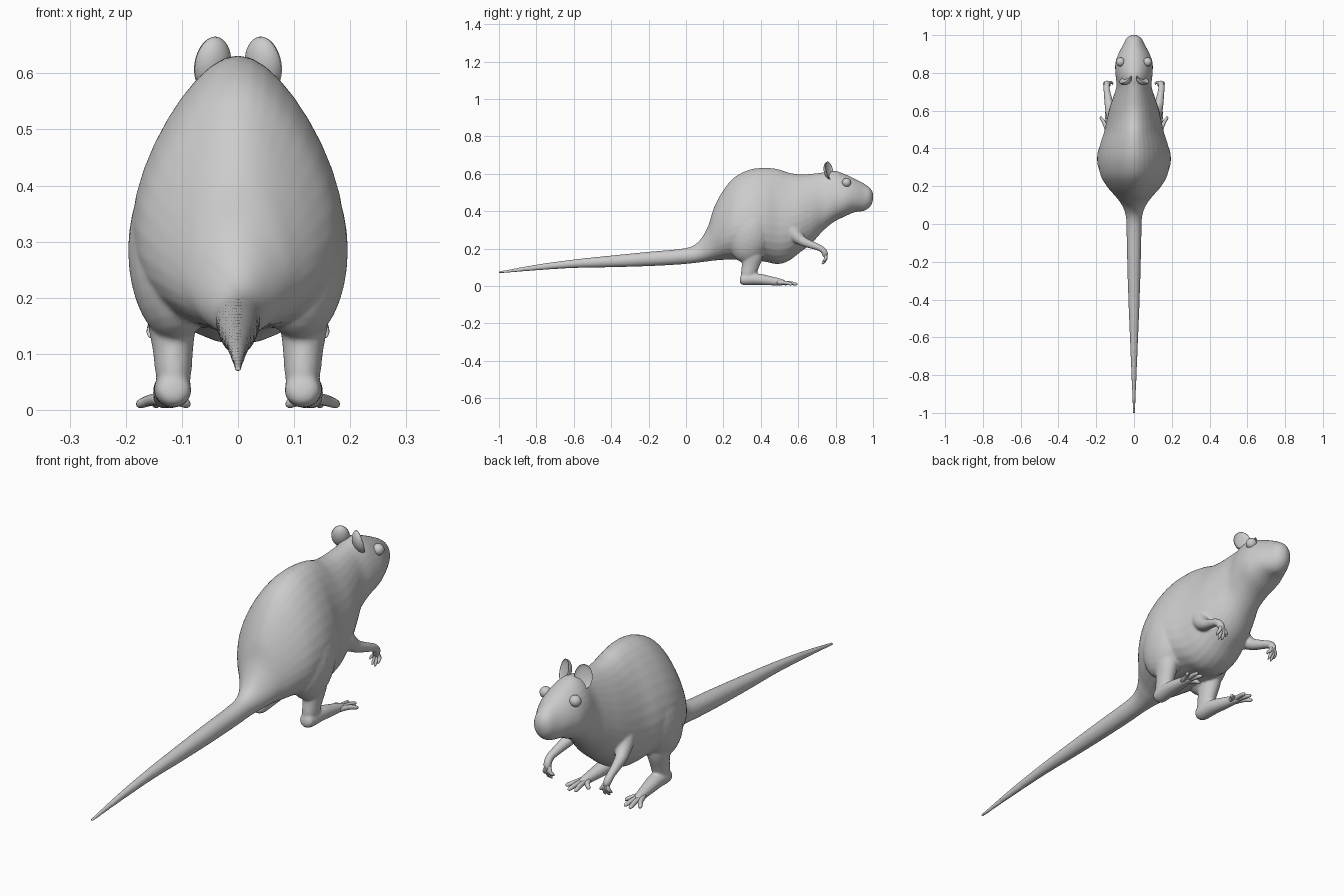
import bpy, bmesh, math
from mathutils import Vector, Matrix

if "Cube" in bpy.data.objects:
    bpy.data.objects.remove(bpy.data.objects["Cube"])

N = 32


def smooth_rows(rows, n):
    """Catmull-Rom interpolation of a list of number tuples."""
    out = []
    for i in range(len(rows) - 1):
        a, b, c, d = rows[max(i - 1, 0)], rows[i], rows[i + 1], rows[min(i + 2, len(rows) - 1)]
        for k in range(n):
            t = k / n
            out.append([0.5 * (2 * q + (r - p) * t + (2 * p - 5 * q + 4 * r - s) * t * t
                               + (3 * q - p - 3 * r + s) * t ** 3) for p, q, r, s in zip(a, b, c, d)])
    out.append(list(rows[-1]))
    return out


def loft(bm, rings):
    """Closed skin through rings of points."""
    vs = [[bm.verts.new(p) for p in r] for r in rings]
    n = len(vs[0])
    for a, b in zip(vs, vs[1:]):
        for i in range(n):
            j = (i + 1) % n
            bm.faces.new((a[i], a[j], b[j], b[i]))
    bm.faces.new(vs[0][::-1])
    bm.faces.new(vs[-1])


def tube(bm, path, side=1, flat=1.0, n=16):
    """Limb along rows of (x, y, z, radius)."""
    rows = smooth_rows(path, 5)
    pts = [Vector((r[0] * side, r[1], r[2])) for r in rows]
    rings = []
    for i, p in enumerate(pts):
        t = (pts[min(i + 1, len(pts) - 1)] - pts[max(i - 1, 0)]).normalized()
        u = (Vector((1, 0, 0)) - t * t.x).normalized()
        v = t.cross(u)
        r = max(rows[i][3], 0.002)
        rings.append([p + u * (r * flat * math.cos(a)) + v * (r * math.sin(a))
                      for a in (2 * math.pi * k / n for k in range(n))])
    loft(bm, rings)


def finish(bm, name):
    bmesh.ops.recalc_face_normals(bm, faces=bm.faces)
    for f in bm.faces:
        f.smooth = True
    me = bpy.data.meshes.new(name)
    bm.to_mesh(me)
    bm.free()
    ob = bpy.data.objects.new(name, me)
    bpy.context.collection.objects.link(ob)
    return ob


# Torso, head and tail: y, top, bottom, half width, egg factor
body = [
    (-1.003, .078, .066, .006, 0), (-.8, .115, .083, .014, 0), (-.6, .142, .096, .022, 0),
    (-.4, .163, .100, .030, 0), (-.2, .183, .106, .036, 0), (-.05, .196, .114, .039, 0),
    (.03, .212, .121, .042, .05), (.08, .252, .127, .055, .12), (.12, .325, .132, .078, .2),
    (.15, .42, .136, .102, .25), (.20, .513, .14, .145, .3), (.26, .582, .14, .178, .3),
    (.34, .622, .138, .19, .3), (.42, .632, .13, .180, .3), (.49, .625, .117, .158, .28),
    (.55, .606, .135, .146, .25), (.61, .597, .180, .132, .2), (.67, .600, .226, .112, .15),
    (.73, .607, .292, .094, .12), (.79, .617, .342, .099, .15), (.85, .598, .372, .1, .17),
    (.90, .575, .394, .084, .14), (.95, .549, .401, .058, .1), (.98, .528, .419, .042, 0),
    (.994, .51, .44, .026, 0), (1.001, .49, .465, .009, 0)]
bm = bmesh.new()
rings = []
for y, top, bot, w, k in smooth_rows(body, 4):
    c, h = (top + bot) / 2, (top - bot) / 2
    rings.append([Vector((w * math.sin(a) * (1 - k * math.cos(a)) / (1 + k * .14), y, c + h * math.cos(a)))
                  for a in (2 * math.pi * i / N for i in range(N))])
loft(bm, rings)

for s in (1, -1):
    # Thigh bulge
    bmesh.ops.create_uvsphere(bm, u_segments=24, v_segments=16, radius=1, matrix=Matrix.Translation(
        (.112 * s, .345, .285)) @ Matrix.Rotation(-.25, 4, 'X') @ Matrix.Diagonal((.084, .115, .165, 1)))
    # Shin and foot
    tube(bm, [(.118, .35, .25, .065), (.118, .355, .17, .058), (.116, .345, .11, .047),
              (.115, .332, .06, .04), (.115, .325, .03, .027), (.115, .325, .012, .012)], s, .78)
    tube(bm, [(.114, .288, .036, .012), (.115, .305, .035, .03), (.119, .38, .036, .031),
              (.126, .45, .028, .025), (.132, .51, .02, .018), (.134, .535, .016, .01)], s, 1.05)
    # Upper arm, forearm and palm
    tube(bm, [(.075, .52, .36, .05), (.105, .57, .29, .043), (.128, .62, .242, .027),
              (.14, .68, .217, .02), (.145, .722, .2, .017), (.143, .742, .178, .017),
              (.139, .743, .155, .013)], s)
ob = finish(bm, "body")
m = ob.modifiers.new("blend", 'REMESH')
m.mode = 'VOXEL'
m.voxel_size = .0055
m.use_smooth_shade = True
m = ob.modifiers.new("soften", 'SMOOTH')
m.factor = .5
m.iterations = 8


def mirrored(ob):
    ob.modifiers.new("mirror", 'MIRROR').use_axis[0] = True


# Toes
bm = bmesh.new()
for x0, x1, y1 in ((.122, .092, .545), (.128, .119, .59), (.137, .146, .596), (.141, .174, .57)):
    tube(bm, [(x0, .49, .02, .011), ((x0 + x1) / 2, (.5 + y1) / 2, .017, .01),
              (x1, y1 - .01, .011, .008), (x1, y1, .008, .002)], 1, 1, 10)
mirrored(finish(bm, "toes"))

# Fingers
bm = bmesh.new()
for dx, dy, dz in ((-.022, .004, .135), (-.008, -.004, .118), (.007, -.008, .117), (.02, -.004, .13)):
    tube(bm, [(.14 + dx * .2, .744, .172, .009), (.139 + dx * .7, .749 + dy * .3, .15, .008),
              (.137 + dx, .742 + dy, dz + .008, .006), (.137 + dx, .734 + dy, dz, .002)], 1, 1, 10)
mirrored(finish(bm, "fingers"))

# Cupped ears
bm = bmesh.new()
bmesh.ops.create_uvsphere(bm, u_segments=32, v_segments=20, radius=1)
for v in bm.verts:
    if v.co.y > 0:
        v.co.y *= -.35
bmesh.ops.transform(bm, verts=bm.verts, matrix=Matrix.Translation((.047, .768, .617))
                    @ Matrix.Rotation(-.55, 4, 'Z') @ Matrix.Rotation(.25, 4, 'X')
                    @ Matrix.Diagonal((.036, .03, .05, 1)))
mirrored(finish(bm, "ears"))

# Eyes
bm = bmesh.new()
bmesh.ops.create_uvsphere(bm, u_segments=24, v_segments=16, radius=.024,
                          matrix=Matrix.Translation((.071, .858, .553)))
mirrored(finish(bm, "eyes"))
